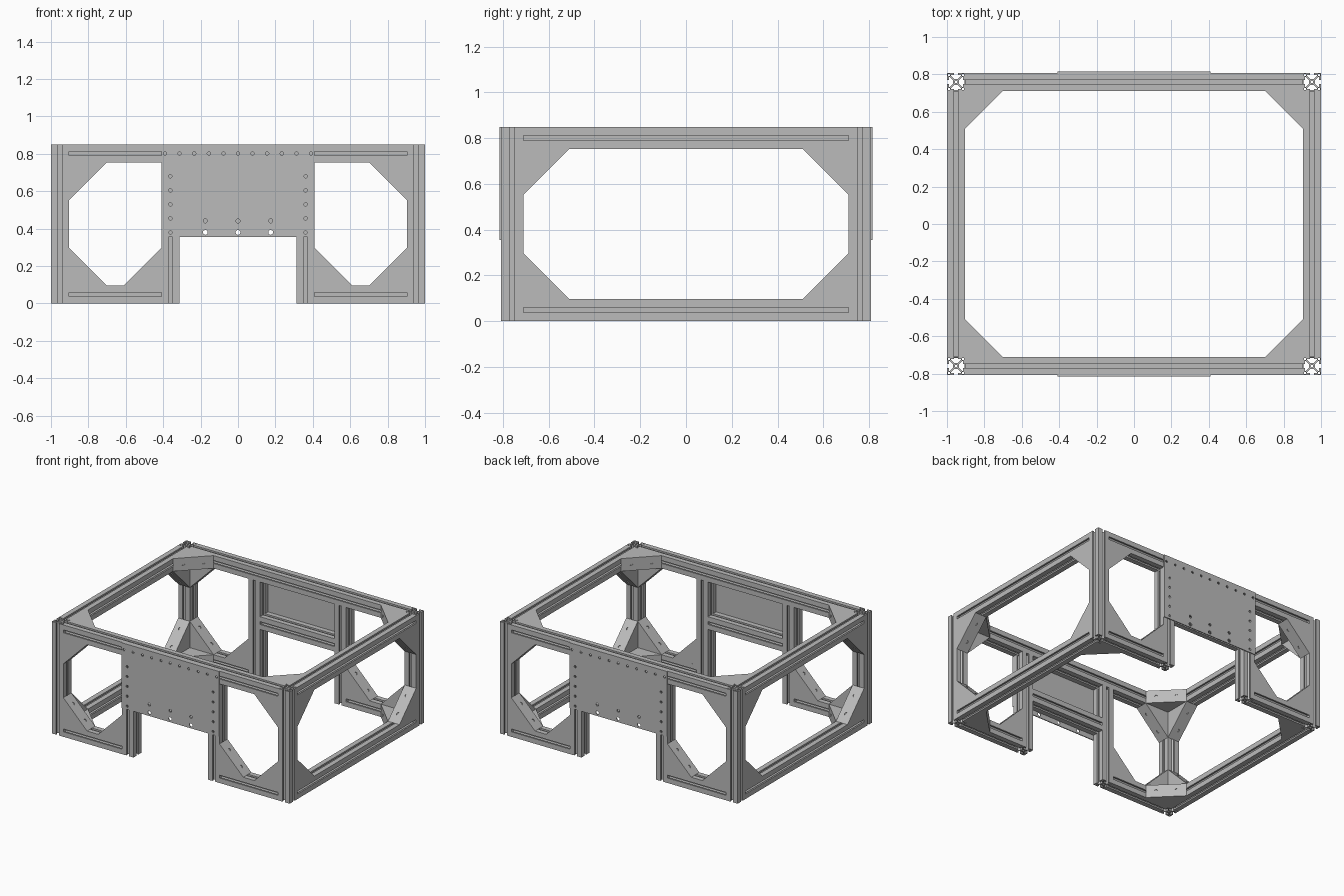
import bpy, bmesh
from math import pi, cos, sin, sqrt
from mathutils import Matrix, Vector

cube = bpy.data.objects.get("Cube")
if cube:
    bpy.data.objects.remove(cube)

# Main sizes
B = 0.097                          # beam width
X, Y, H = 1.0, 0.808, 0.85         # outer half-width, half-depth, height
XI, YI, ZI = X - B, Y - B, H - B   # inner faces of the beams
LEG = 0.41                         # outer face of the inner legs
GUSSET = 0.2                       # bracket leg length
SKIN = 0.006                       # bracket face thickness
MID_Z = 0.4415                     # centre of the rail behind each plate

grey = bpy.data.materials.new("aluminium grey")
grey.use_nodes = True
grey.diffuse_color = (0.5, 0.5, 0.5, 1)
grey.node_tree.nodes["Principled BSDF"].inputs["Base Color"].default_value = (0.5, 0.5, 0.5, 1)


def prism(name, loops, depth):
    """Mesh of a flat outline with holes, extruded evenly along local z."""
    curve = bpy.data.curves.new(name, 'CURVE')
    curve.dimensions = '2D'
    curve.fill_mode = 'BOTH'
    curve.extrude = depth / 2
    for loop in loops:
        spline = curve.splines.new('POLY')
        spline.points.add(len(loop) - 1)
        for point, (x, y) in zip(spline.points, loop):
            point.co = (x, y, 0, 1)
        spline.use_cyclic_u = True
    temp = bpy.data.objects.new(name, curve)
    bpy.context.collection.objects.link(temp)
    graph = bpy.context.evaluated_depsgraph_get()
    mesh = bpy.data.meshes.new_from_object(temp.evaluated_get(graph))
    bpy.data.objects.remove(temp)
    bpy.data.curves.remove(curve)
    bm = bmesh.new()
    bm.from_mesh(mesh)
    bmesh.ops.remove_doubles(bm, verts=bm.verts, dist=1e-5)
    bmesh.ops.recalc_face_normals(bm, faces=bm.faces)
    for face in bm.faces:
        face.smooth = False
    bm.to_mesh(mesh)
    bm.free()
    mesh.materials.clear()
    mesh.materials.append(grey)
    return mesh


def place(name, mesh, matrix):
    obj = bpy.data.objects.new(name, mesh)
    bpy.context.collection.objects.link(obj)
    obj.matrix_world = matrix
    return obj


def circle(x, y, r, n=12):
    return [(x + r * cos(2 * pi * i / n), y + r * sin(2 * pi * i / n)) for i in range(n)]


def rect(x0, y0, x1, y1):
    return [(x0, y0), (x1, y0), (x1, y1), (x0, y1)]


def frame(u, v, origin):
    """Matrix whose local x and y follow u and v."""
    u, v = Vector(u).normalized(), Vector(v).normalized()
    return Matrix.Translation(origin) @ Matrix((u, v, u.cross(v))).transposed().to_4x4()


# Slotted beam section: one side repeated four times, hollow corners, centre bore
h, o, lip, c, core = B / 2, 0.011, 0.012, 0.026, 0.017
half = [(o, core), (c, h - lip - 0.004), (c, h - lip), (o, h - lip), (o, h)]
side = [(-x, y) for x, y in reversed(half)] + half + [(h, h)]
outline = []
for turn in range(4):
    for x, y in side:
        outline.append((x, y))
    side = [(y, -x) for x, y in side]
section = [outline, circle(0, 0, 0.007)]
for sx in (-1, 1):
    for sy in (-1, 1):
        section.append(rect(sx * 0.033, sy * 0.033, sx * 0.043, sy * 0.043))


def beam(name, axis, lo, hi, centre):
    """Beam along an axis index; centre gives the other two coordinates."""
    origin = list(centre)
    origin.insert(axis, (lo + hi) / 2)
    turn = [Matrix.Rotation(pi / 2, 4, 'Y'), Matrix.Rotation(pi / 2, 4, 'X'), Matrix()][axis]
    place(name, prism(name, section, hi - lo), Matrix.Translation(origin) @ turn)


# Bracket: solid wedge with a drilled face along its slope
wedge_leg = GUSSET - SKIN * sqrt(2)
span = GUSSET / sqrt(2)
bracket = prism("bracket", [[(0, 0), (wedge_leg, 0), (0, wedge_leg)]], B)
face = prism("bracket_face", [rect(-span, -h, span, h),
                              circle(-span / 2, 0, 0.011), circle(span / 2, 0, 0.011)], SKIN)
mid = GUSSET / 2 - SKIN / 2 / sqrt(2)
face.transform(frame((-1, 1, 0), (0, 0, 1), (mid, mid, 0)))
bm = bmesh.new()
bm.from_mesh(bracket)
bm.from_mesh(face)
bm.to_mesh(bracket)
bm.free()
bpy.data.meshes.remove(face)

# Cover plate outline and its holes
holes = [circle(-0.39 + 0.078 * i, 0.802, 0.009) for i in range(11)]
for s in (-1, 1):
    holes += [circle(s * (LEG - h), 0.38 + 0.075 * i, 0.009) for i in range(5)]
for x in (-0.175, 0, 0.175):
    holes += [circle(x, 0.38, 0.013), circle(x, MID_Z, 0.011)]
plate = prism("cover_plate", [rect(-LEG, 0.355, LEG, H)] + holes, 0.007)

# Front and back frames
for end, sy in (("front", -1), ("back", 1)):
    y = sy * (Y - h)
    beam(end + "_top_rail", 0, -XI, XI, (y, H - h))
    beam(end + "_middle_rail", 0, B - LEG, LEG - B, (y, MID_Z))
    place(end + "_cover_plate", plate, frame((1, 0, 0), (0, 0, 1), (0, sy * (Y + 0.0035), 0)))
    for hand, sx in (("right", -1), ("left", 1)):
        label = end + "_" + hand
        beam(label + "_post", 2, 0, H, (sx * (X - h), y))
        beam(label + "_leg", 2, 0, ZI, (sx * (LEG - h), y))
        lo, hi = sorted((sx * LEG, sx * XI))
        beam(label + "_bottom_rail", 0, lo, hi, (y, h))
        place(label + "_leg_bracket", bracket,
              frame((sx, 0, 0), (0, 0, 1), (sx * LEG, y, B)))
        # Three brackets around every outer corner
        for level, sz, z_in, z_mid in (("bottom", 1, B, h), ("top", -1, ZI, H - h)):
            ax, ay, az = (-sx, 0, 0), (0, -sy, 0), (0, 0, sz)
            corner = label + "_" + level
            place(corner + "_face_bracket", bracket, frame(ax, az, (sx * XI, y, z_in)))
            place(corner + "_side_bracket", bracket,
                  frame(ay, az, (sx * (X - h), sy * YI, z_in)))
            place(corner + "_flat_bracket", bracket, frame(ax, ay, (sx * XI, sy * YI, z_mid)))

# Side rails
for hand, sx in (("right", -1), ("left", 1)):
    for level, z in (("bottom", h), ("top", H - h)):
        beam(hand + "_side_" + level + "_rail", 1, -YI, YI, (sx * (X - h), z))
